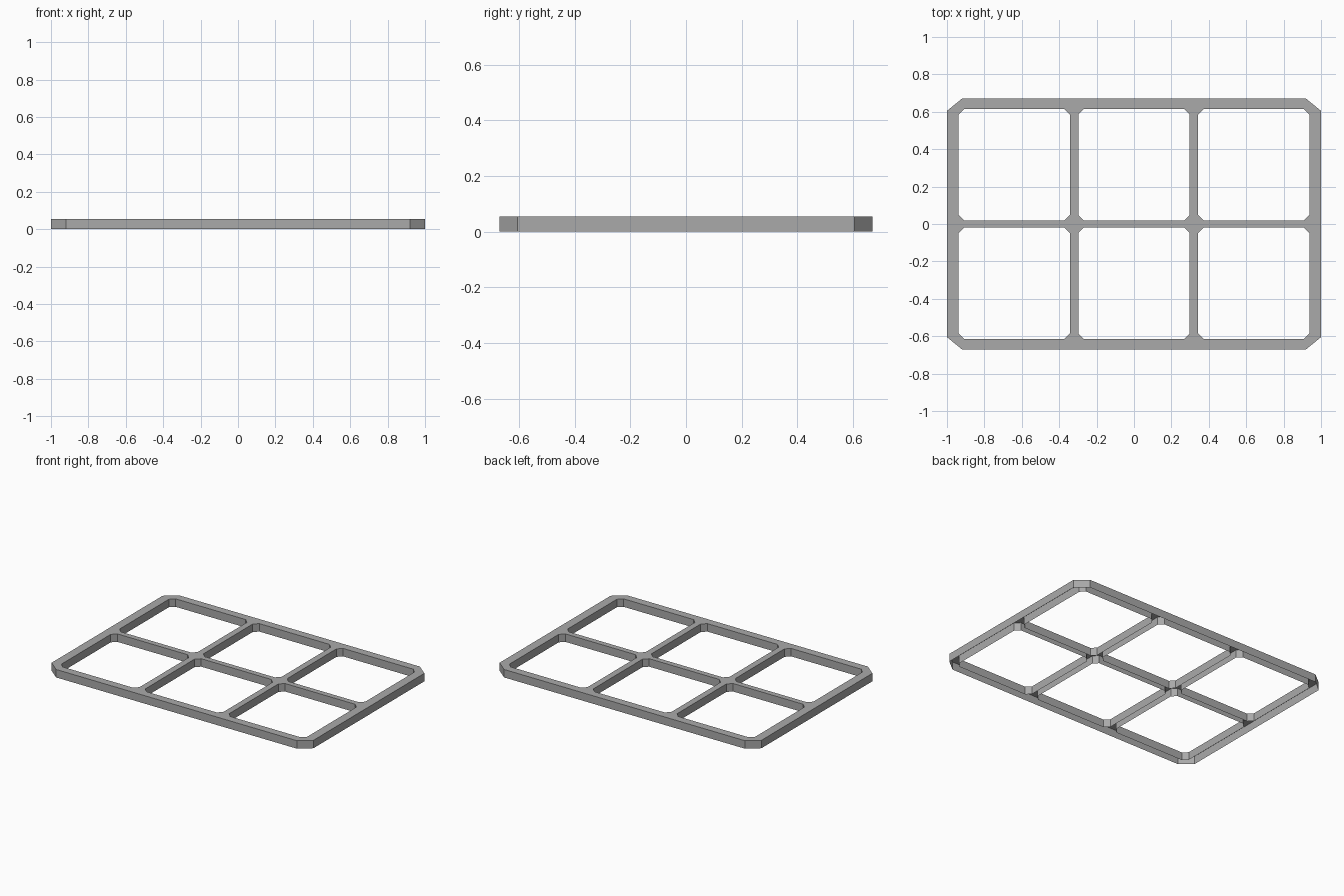
import bpy, bmesh

if "Cube" in bpy.data.objects:
    bpy.data.objects.remove(bpy.data.objects["Cube"])

HEIGHT = 0.055
HALF_X, HALF_Y = 1.0, 0.67
CELL = 0.596                      # square opening size
COLS, ROWS = (-0.64, 0.0, 0.64), (-0.317, 0.317)


def cut_rect(cx, cy, hx, hy, cut_x, cut_y):
    """Rectangle outline with its four corners cut off."""
    pts = [(hx, -hy + cut_y), (hx, hy - cut_y), (hx - cut_x, hy), (-hx + cut_x, hy),
           (-hx, hy - cut_y), (-hx, -hy + cut_y), (-hx + cut_x, -hy), (hx - cut_x, -hy)]
    return [(cx + x, cy + y) for x, y in pts]


bm = bmesh.new()


def add_wall(outline):
    """Vertical wall along a closed outline; returns its top edges."""
    low = [bm.verts.new((x, y, 0)) for x, y in outline]
    high = [bm.verts.new((x, y, HEIGHT)) for x, y in outline]
    n = len(outline)
    for i in range(n):
        j = (i + 1) % n
        bm.faces.new((low[i], low[j], high[j], high[i]))
    return [bm.edges.get((high[i], high[(i + 1) % n])) for i in range(n)]


# Outer rim wall and the six opening walls
top_edges = add_wall(cut_rect(0, 0, HALF_X, HALF_Y, 0.08, 0.065))
for cx in COLS:
    for cy in ROWS:
        hole = cut_rect(cx, cy, CELL / 2, CELL / 2, 0.03, 0.03)
        top_edges += add_wall(hole[::-1])

# Top face with openings; the underside stays open like a pressed shell
bmesh.ops.triangle_fill(bm, edges=top_edges, use_beauty=True, normal=(0, 0, 1))
bm.normal_update()
bmesh.ops.dissolve_limit(bm, angle_limit=0.01, verts=bm.verts[:], edges=bm.edges[:])
bmesh.ops.recalc_face_normals(bm, faces=bm.faces[:])
bm.normal_update()
if sum(f.normal.z * f.calc_area() for f in bm.faces) < 0:
    bmesh.ops.reverse_faces(bm, faces=bm.faces[:])

mesh = bpy.data.meshes.new("grid_frame")
bm.to_mesh(mesh)
bm.free()
frame = bpy.data.objects.new("grid_frame", mesh)
bpy.context.collection.objects.link(frame)

# Dark grey finish
grey = bpy.data.materials.new("dark_grey")
grey.diffuse_color = (0.4, 0.4, 0.4, 1)
grey.use_nodes = True
grey.node_tree.nodes["Principled BSDF"].inputs["Base Color"].default_value = grey.diffuse_color
mesh.materials.append(grey)
